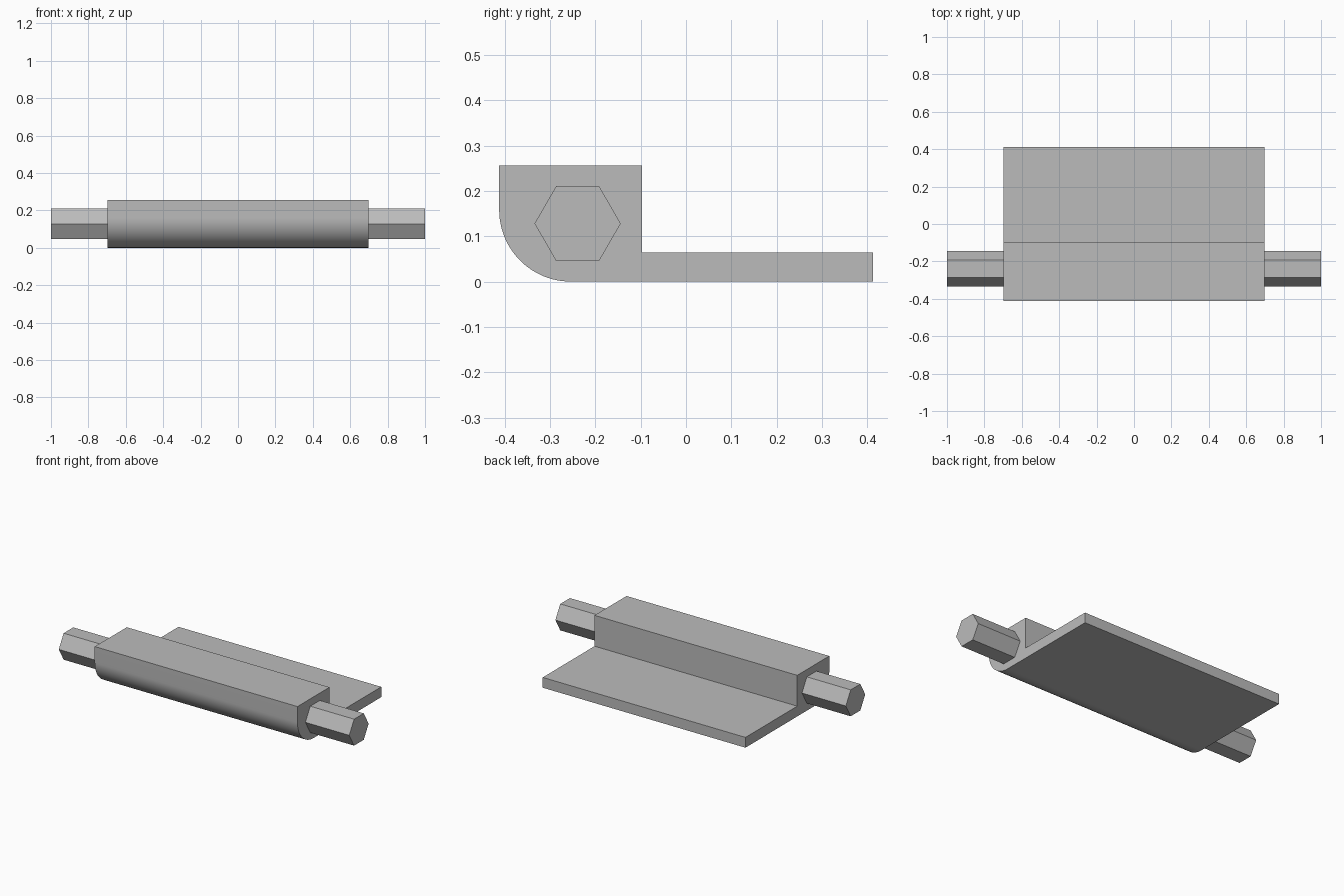
import bpy
import bmesh
from math import cos, sin, pi, radians

old = bpy.data.objects.get("Cube")
if old:
    bpy.data.objects.remove(old)

grey = bpy.data.materials.new("plain_grey")
grey.use_nodes = True
colour = (0.5, 0.5, 0.5, 1)
grey.diffuse_color = colour
grey.node_tree.nodes["Principled BSDF"].inputs["Base Color"].default_value = colour


def extrude_along_x(name, profile, half_length):
    """Extrude a closed (y, z) profile symmetrically along x."""
    bm = bmesh.new()
    face = bm.faces.new([bm.verts.new((-half_length, y, z)) for y, z in profile])
    result = bmesh.ops.extrude_face_region(bm, geom=[face], use_keep_orig=True)
    moved = [v for v in result["geom"] if isinstance(v, bmesh.types.BMVert)]
    bmesh.ops.translate(bm, vec=(2 * half_length, 0, 0), verts=moved)
    bmesh.ops.recalc_face_normals(bm, faces=bm.faces)
    mesh = bpy.data.meshes.new(name)
    bm.to_mesh(mesh)
    bm.free()
    mesh.materials.append(grey)
    obj = bpy.data.objects.new(name, mesh)
    bpy.context.collection.objects.link(obj)
    return obj


def arc(cy, cz, radius, start, end, steps):
    angles = [start + (end - start) * i / steps for i in range(steps + 1)]
    return [(cy + radius * cos(a), cz + radius * sin(a)) for a in angles]


# Block with a rounded lower front edge and a flat rear plate
radius = 0.158
front = -0.412
profile = arc(front + radius, radius, radius, pi, 1.5 * pi, 24)
profile += [(0.412, 0), (0.412, 0.064), (-0.097, 0.064), (-0.097, 0.256), (front, 0.256)]
body = extrude_along_x("body", profile, 0.698)

# Hexagonal shaft through the block
extrude_along_x("hex_shaft", arc(-0.239, 0.128, 0.095, 0, 5 * pi / 3, 5), 1.0)

# Smooth the rounded edge, keep corners sharp
bpy.ops.object.select_all(action="DESELECT")
body.select_set(True)
bpy.context.view_layer.objects.active = body
bpy.ops.object.shade_smooth_by_angle(angle=radians(30))
